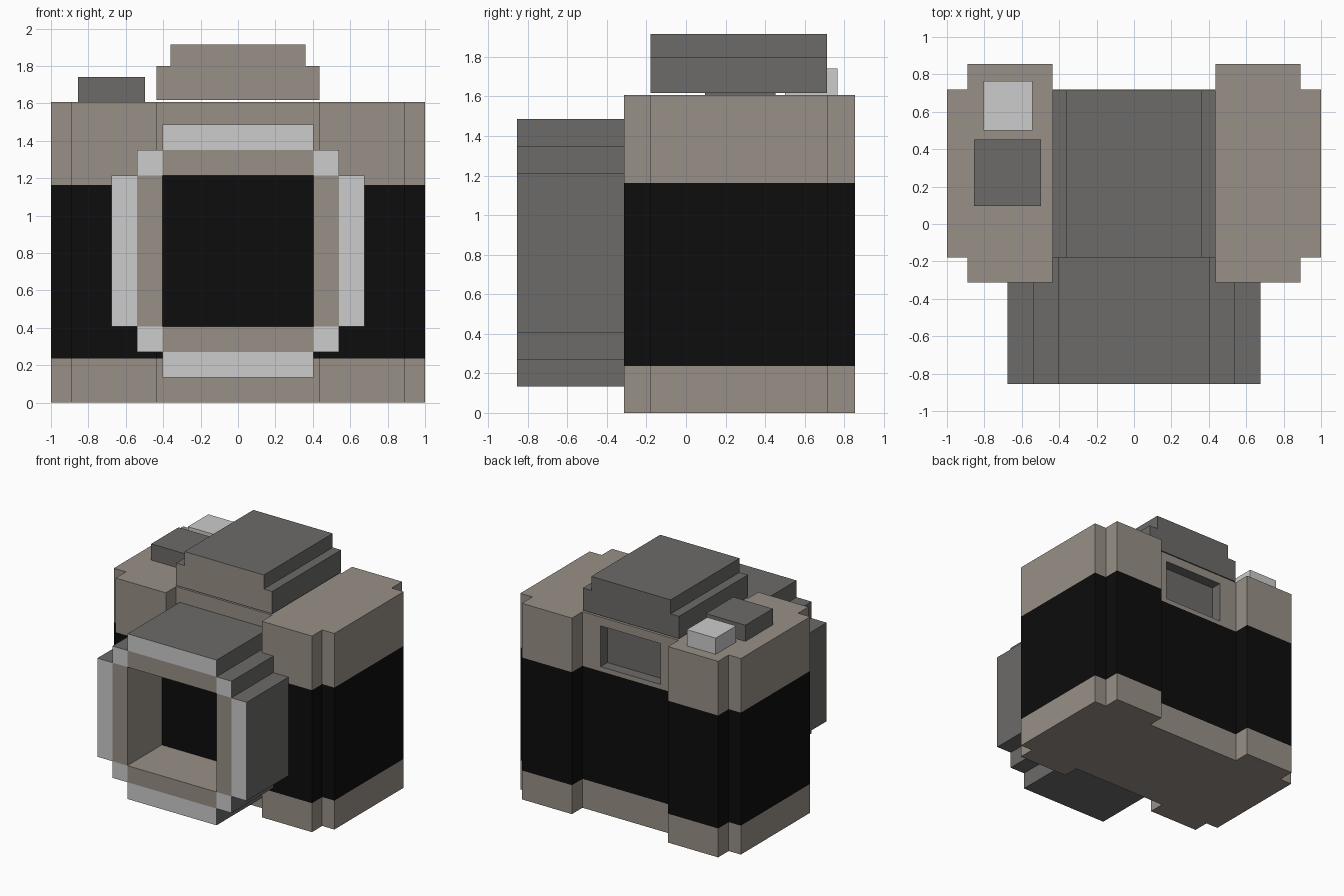
import bpy, bmesh
from mathutils import Vector

if "Cube" in bpy.data.objects:
    bpy.data.objects.remove(bpy.data.objects["Cube"])


def material(name, srgb):
    m = bpy.data.materials.new(name)
    lin = [((c + 0.055) / 1.055) ** 2.4 if c > 0.04 else c / 12.92 for c in srgb]
    m.diffuse_color = (*lin, 1)
    m.use_nodes = True
    m.node_tree.nodes["Principled BSDF"].inputs["Base Color"].default_value = m.diffuse_color
    return m


TAN, GRAY, LIGHT, BLACK = range(4)
MATS = [material("warm_gray_tan", (0.60, 0.565, 0.53)),
        material("dark_gray", (0.425, 0.42, 0.415)),
        material("light_gray", (0.80, 0.80, 0.80)),
        material("black", (0.05, 0.05, 0.05))]


def finish(bm, name, rule):
    """Turn bm into an object, colouring each face by rule(centre, normal)."""
    bmesh.ops.recalc_face_normals(bm, faces=bm.faces[:])
    for f in bm.faces:
        f.material_index = rule(f.calc_center_median(), f.normal)
    me = bpy.data.meshes.new(name)
    bm.to_mesh(me)
    bm.free()
    for m in MATS:
        me.materials.append(m)
    ob = bpy.data.objects.new(name, me)
    bpy.context.collection.objects.link(ob)
    return ob


def extrude(bm, faces, vec):
    geom = bmesh.ops.extrude_face_region(bm, geom=faces)["geom"]
    verts = [g for g in geom if isinstance(g, bmesh.types.BMVert)]
    bmesh.ops.translate(bm, verts=verts, vec=vec)


def push_in(bm, face, vec):
    new = bmesh.ops.extrude_discrete_faces(bm, faces=[face])["faces"][0]
    bmesh.ops.translate(bm, verts=new.verts[:], vec=vec)


def prism(half, vec, to3d):
    """Mirror a half profile (x > 0) across x = 0 and extrude it."""
    bm = bmesh.new()
    pts = half + [(-x, v) for x, v in reversed(half)]
    f = bm.faces.new([bm.verts.new(to3d(*p)) for p in pts])
    extrude(bm, [f], vec)
    return bm


def box(name, lo, hi, mat):
    lo, hi = Vector(lo), Vector(hi)
    bm = bmesh.new()
    bmesh.ops.create_cube(bm, size=1)
    for v in bm.verts:
        v.co = [(a + b) / 2 + c * (b - a) for a, b, c in zip(lo, hi, v.co)]
    return finish(bm, name, lambda c, n: mat)


# camera body: stepped plan with side grips
TOP, BAND_LO, BAND_HI = 1.607, 0.237, 1.163
F, B, FC, BC = -0.313, 0.855, -0.18, 0.718
plan = [(0.436, FC), (0.436, F), (0.89, F), (0.89, FC), (1, FC),
        (1, BC), (0.89, BC), (0.89, B), (0.436, B), (0.436, BC)]
body = prism(plan, (0, 0, TOP), lambda x, y: (x, y, 0))
for z in (BAND_LO, BAND_HI):
    bmesh.ops.bisect_plane(body, geom=body.verts[:] + body.edges[:] + body.faces[:],
                           plane_co=(0, 0, z), plane_no=(0, 0, 1))

# recessed screen in the middle of the back
back = next(f for f in body.faces
            if abs(f.calc_center_median().x) < 0.01
            and abs(f.calc_center_median().y - BC) < 0.01
            and BAND_HI < f.calc_center_median().z < TOP - 0.01)
bmesh.ops.inset_individual(body, faces=[back], thickness=0.03)
for v in back.verts:
    v.co.x = 0.272 if v.co.x > 0 else -0.272
    v.co.z = 1.535 if v.co.z > 1.38 else 1.20
push_in(body, back, (0, -0.09, 0))


def body_colour(c, n):
    if abs(c.x) < 0.28 and 0.6 < c.y < BC - 0.002 and 1.19 < c.z < 1.54:
        return GRAY
    return BLACK if BAND_LO < c.z < BAND_HI and abs(n.z) < 0.5 else TAN


finish(body, "camera_body", body_colour)

# viewfinder hump, front face in body colour
hump = prism([(0.436, 1.617), (0.436, 1.80), (0.36, 1.80), (0.36, 1.915)],
             (0, 0.893, 0), lambda x, z: (x, -0.18, z))
finish(hump, "viewfinder_hump", lambda c, n: TAN if n.y < -0.5 else GRAY)

# lens barrel: stepped disc of grid cells with a square opening
ZC, FRONT, BACK = 0.81, -0.855, -0.17
steps = [-0.677, -0.54, -0.404, 0.404, 0.54, 0.677]
lens = bmesh.new()
grid = [[lens.verts.new((x, BACK, ZC + z)) for z in steps] for x in steps]
for i in range(5):
    for j in range(5):
        if abs(i - 2) + abs(j - 2) <= 2:
            lens.faces.new((grid[i][j], grid[i + 1][j], grid[i + 1][j + 1], grid[i][j + 1]))
bmesh.ops.delete(lens, geom=[v for v in lens.verts if not v.link_faces], context='VERTS')
extrude(lens, lens.faces[:], (0, FRONT - BACK, 0))
mouth = next(f for f in lens.faces
             if (f.calc_center_median() - Vector((0, FRONT, ZC))).length < 0.01)
push_in(lens, mouth, (0, 0.445, 0))


def lens_colour(c, n):
    dx, dz = abs(c.x), abs(c.z - ZC)
    if c.y < FRONT + 0.001:
        ring = sum((d > 0.404) + (d > 0.54) for d in (dx, dz))
        return TAN if ring == 1 else LIGHT
    if dx < 0.41 and dz < 0.41 and c.y < BACK - 0.05:
        return BLACK if dx + dz < 0.01 else TAN
    return GRAY


finish(lens, "lens_barrel", lens_colour)

# controls on top
box("shutter_button", (-0.855, 0.097, 1.60), (-0.497, 0.452, 1.74), GRAY)
box("small_dial", (-0.805, 0.50, 1.60), (-0.543, 0.765, 1.74), LIGHT)
